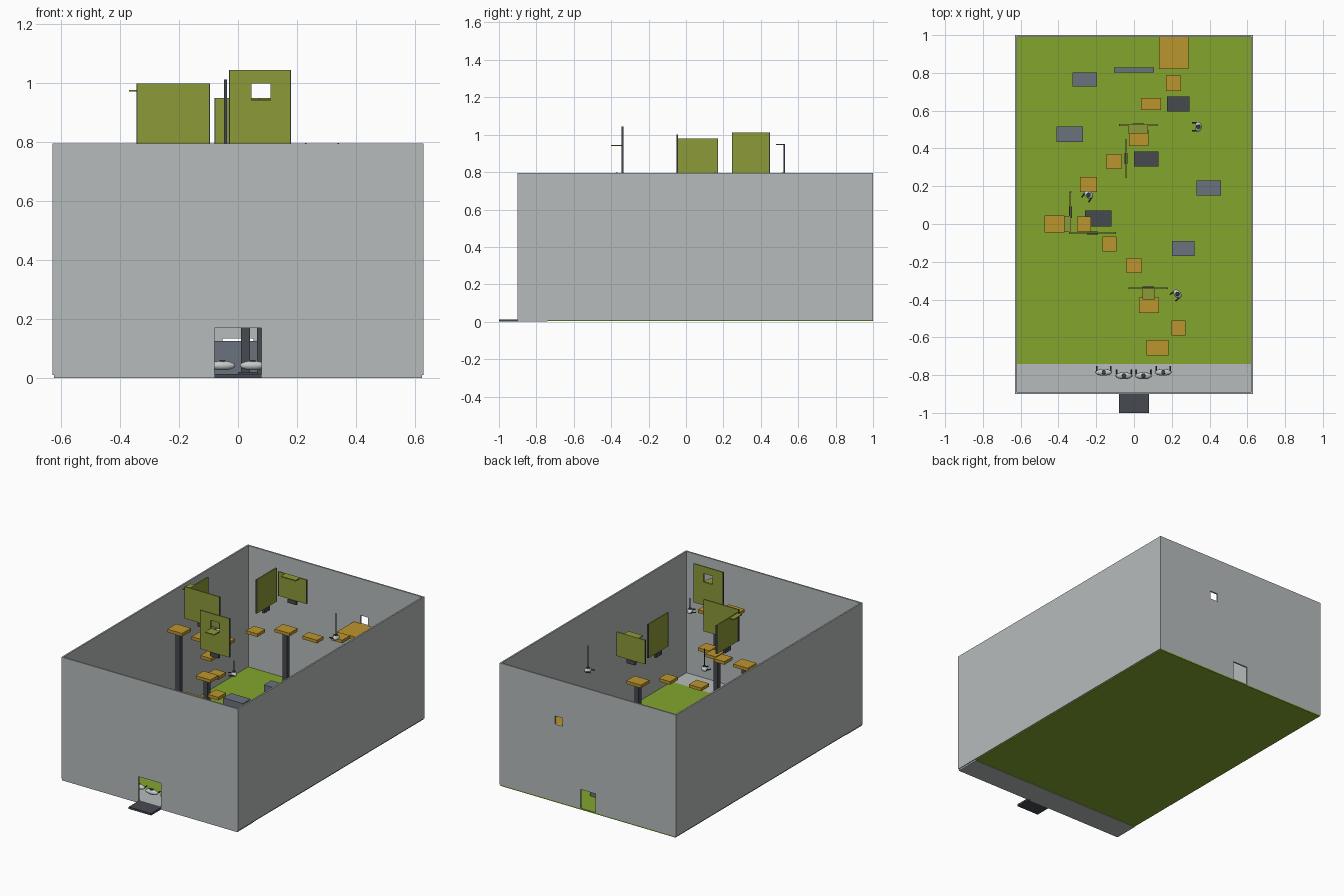
import bpy, bmesh, math
from mathutils import Matrix, Vector

if "Cube" in bpy.data.objects:
    bpy.data.objects.remove(bpy.data.objects["Cube"])


def mat(name, r, g, b):
    m = bpy.data.materials.new(name)
    m.diffuse_color = (r, g, b, 1)
    m.use_nodes = True
    m.node_tree.nodes["Principled BSDF"].inputs["Base Color"].default_value = m.diffuse_color
    return m


WALL = mat("pale_grey", .47, .50, .50)
GREEN = mat("grass_green", .23, .38, .027)
OLIVE = mat("olive", .27, .32, .04)
ORANGE = mat("ochre", .50, .30, .027)
BLUE = mat("slate_grey", .147, .168, .209)
DARK = mat("charcoal", .061, .069, .08)
LIGHT = mat("light_grey", .55, .58, .58)


def finish(name, bm, m):
    me = bpy.data.meshes.new(name)
    bm.to_mesh(me)
    bm.free()
    for x in (m if isinstance(m, tuple) else (m,)):
        me.materials.append(x)
    ob = bpy.data.objects.new(name, me)
    bpy.context.collection.objects.link(ob)
    return ob


def box(name, x0, x1, y0, y1, z0, z1, m):
    bm = bmesh.new()
    c = Vector(((x0 + x1) / 2, (y0 + y1) / 2, (z0 + z1) / 2))
    bmesh.ops.create_cube(bm, size=1, matrix=Matrix.Translation(c)
                          @ Matrix.Diagonal((x1 - x0, y1 - y0, z1 - z0, 1)))
    return finish(name, bm, m)


def block(name, cx, cy, w, d, z0, z1, m):
    return box(name, cx - w / 2, cx + w / 2, cy - d / 2, cy + d / 2, z0, z1, m)


def sheet(name, xs, zs, y, thick, m, holes=()):
    """Upright sheet facing -y, with grid cells left out as openings."""
    bm = bmesh.new()
    v = [[bm.verts.new((x, y, z)) for z in zs] for x in xs]
    for i in range(len(xs) - 1):
        for k in range(len(zs) - 1):
            if (i, k) not in holes:
                bm.faces.new((v[i][k], v[i + 1][k], v[i + 1][k + 1], v[i][k + 1]))
    ob = finish(name, bm, m)
    s = ob.modifiers.new("thickness", "SOLIDIFY")
    s.thickness = thick
    s.offset = 0
    return ob


# room shell
T = .01
sheet("front_wall", (-.63, -.08, .08, .63), (.01, .17, .795), -.895, T, WALL, {(1, 0)})
sheet("back_wall", (-.63, -.053, .053, .182, .236, .63), (.01, .133, .505, .558, .795),
      .995, T, WALL, {(1, 0), (3, 2)})
for s, side in ((-1, "left"), (1, "right")):
    block(side + "_wall", s * .625, .05, T, 1.88, .01, .795, WALL)

# floor and doorstep
box("entry_floor", -.625, .625, -.9, -.74, 0, .012, WALL)
box("green_floor", -.625, .625, -.74, 1, .003, .012, GREEN)
box("doorstep", -.08, .08, -1, -.89, 0, .013, DARK)

# ochre stepping platforms: x, y, width, depth, top height
for x, y, w, d, z in (
        (.21, .905, .155, .17, .505), (.21, .745, .08, .08, .525),
        (.09, .635, .105, .065, .535), (.025, .455, .105, .085, .635),
        (-.105, .33, .08, .08, .64), (-.24, .21, .09, .08, .59),
        (-.42, 0, .105, .09, .69), (-.265, 0, .075, .08, .685),
        (-.13, -.105, .075, .08, .64), (0, -.22, .08, .08, .60),
        (.08, -.43, .105, .08, .686), (.235, -.55, .075, .08, .657),
        (.125, -.655, .115, .08, .645)):
    block("platform", x, y, w, d, z - .02, z, ORANGE)

# pillars under the three main platforms
for x, y, z in ((.025, .455, .615), (-.42, 0, .67), (.08, -.43, .666)):
    block("pillar", x, y, .03, .03, .012, z, DARK)

# floor obstacles and floor plates
for x, y, w, d, h in ((-.26, .765, .13, .075, .075), (0, .815, .21, .028, .125),
                      (-.34, .475, .14, .08, .08), (.395, .19, .13, .08, .08),
                      (.26, -.13, .12, .08, .08)):
    block("obstacle", x, y, w, d, .012, h, BLUE)
for x, y, w, d in ((.235, .635, .12, .08), (.065, .345, .13, .08), (-.19, .03, .14, .085)):
    block("floor_plate", x, y, w, d, .012, .02, DARK)

# olive screens, with dark end strips and a bracket below
sheet("window_screen", (-.028, .045, .11, .178), (.795, .945, 1.0, 1.045),
      -.34, .008, OLIVE, {(1, 1)})
box("window_shelf", .045, .11, -.4, -.344, .94, .946, OLIVE)
for name, x0, x1, y, z in (("wide_screen", -.343, -.097, -.047, 1.0),
                           ("shelf_screen", -.078, .123, .525, .95)):
    box(name, x0, x1, y - .004, y + .004, .795, z, OLIVE)
for x0, x1, y, z in ((-.03, .18, -.34, 1.045), (-.345, -.095, -.047, 1.0),
                     (-.08, .125, .525, .95)):
    for x in (x0, x1 - .003):
        box("screen_end", x, x + .003, y - .005, y + .005, .795, z, DARK)
    block("screen_bracket", (x0 + x1) / 2, y, .06, .016, .77, .795, DARK)
for x, y0, y1, z in ((-.337, -.042, .168, .98), (-.042, .248, .445, 1.013)):
    box("side_screen", x - .004, x + .004, y0, y1, .795, z, OLIVE)
    for y in (y0 - .003, y1):
        box("screen_end", x - .005, x + .005, y, y + .003, .795, z, DARK)
    block("screen_bracket", x, (y0 + y1) / 2, .016, .06, .77, .795, DARK)
box("rear_shelf", -.03, .075, .48, .521, .944, .95, OLIVE)
box("side_shelf", -.37, -.341, -.042, .042, .972, .978, OLIVE)


# drones: rounded body with two forward arms
def drone(x, y, z, turn, half_width, hanging):
    base = Matrix.Translation((x, y, z)) @ Matrix.Rotation(math.radians(turn), 4, "Z")
    bm = bmesh.new()
    bmesh.ops.create_uvsphere(bm, u_segments=20, v_segments=10, radius=1,
                              matrix=base @ Matrix.Diagonal((half_width, .018, .016, 1)))
    for f in bm.faces:
        f.smooth = True
    finish("drone_body", bm, LIGHT)
    bm = bmesh.new()
    for s in (-1, 1):
        m = base @ Matrix.Translation((s * half_width * .85, .016, 0)) \
            @ Matrix.Rotation(math.pi / 2, 4, "X")
        bmesh.ops.create_cone(bm, cap_ends=True, segments=8, radius1=.004,
                              radius2=.004, depth=.034, matrix=m)
    # collar on top
    bmesh.ops.create_cone(bm, cap_ends=True, segments=16, radius1=.013, radius2=.009,
                          depth=.01, matrix=base @ Matrix.Translation((0, 0, .014)))
    if hanging:
        h = .797 - z
        bmesh.ops.create_cone(bm, cap_ends=True, segments=8, radius1=.003, radius2=.003,
                              depth=h, matrix=base @ Matrix.Translation((0, 0, h / 2)))
    finish("drone_arms", bm, DARK)


for x, y in ((-.16, -.785), (-.053, -.803), (.05, -.803), (.155, -.785)):
    drone(x, y, .042, 0, .044, False)
for x, y, z, turn in ((.34, .515, .64, 90), (-.24, .155, .668, 145), (.23, -.37, .713, 130)):
    drone(x, y, z, turn, .026, True)
